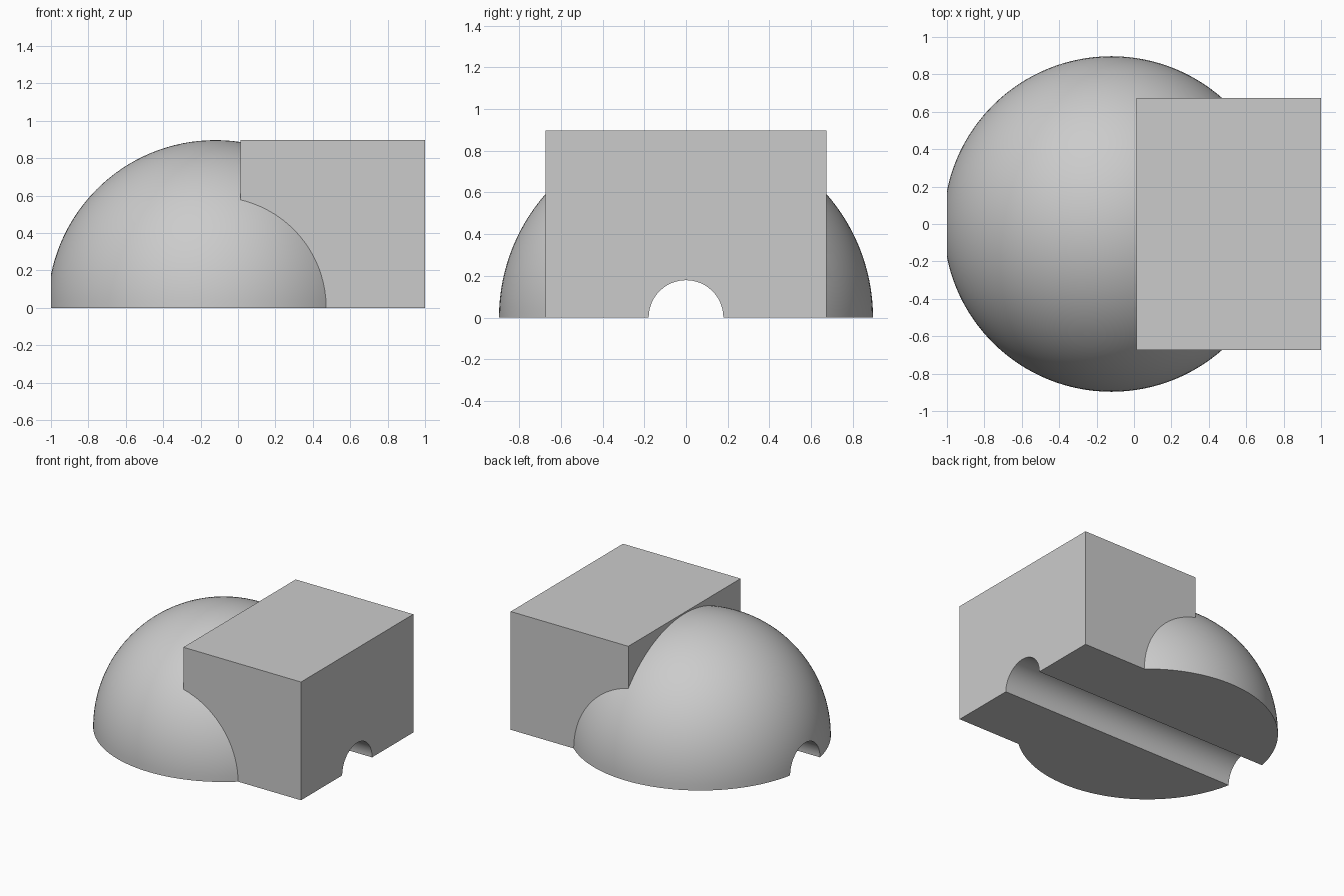
import bpy, math

old = bpy.data.objects.get("Cube")
if old:
    bpy.data.objects.remove(old, do_unlink=True)

RADIUS = 0.897
DOME_X = -0.121
TUNNEL = 0.179

grey = bpy.data.materials.new("plain grey")
grey.use_nodes = True
colour = (0.6, 0.6, 0.6, 1)
grey.diffuse_color = colour
grey.node_tree.nodes["Principled BSDF"].inputs["Base Color"].default_value = colour


def block(name, low, high):
    """Axis-aligned box between two corners."""
    centre = [(a + b) / 2 for a, b in zip(low, high)]
    bpy.ops.mesh.primitive_cube_add(size=1, location=centre)
    obj = bpy.context.object
    obj.name = name
    obj.scale = [b - a for a, b in zip(low, high)]
    bpy.ops.object.transform_apply(location=False, rotation=False, scale=True)
    obj.data.materials.append(grey)
    return obj


def combine(target, tool, operation):
    """Apply a boolean, then remove the tool."""
    tool.hide_render = True
    mod = target.modifiers.new(operation.title(), "BOOLEAN")
    mod.operation = operation
    mod.solver = "EXACT"
    mod.object = tool
    bpy.context.view_layer.objects.active = target
    bpy.ops.object.modifier_apply(modifier=mod.name)
    bpy.data.objects.remove(tool, do_unlink=True)


# Dome, still a whole ball
bpy.ops.mesh.primitive_uv_sphere_add(segments=128, ring_count=64, radius=RADIUS,
                                     location=(DOME_X, 0, 0))
body = bpy.context.object
body.name = "dome_and_block"
body.data.materials.append(grey)

# Block merged into the dome's side
side_block = block("side_block", (0.013, -0.673, -0.3), (1, 0.673, RADIUS))
combine(body, side_block, "UNION")

# Flat underside
floor_cutter = block("floor_cutter", (-2, -2, -2), (2, 2, 0))
combine(body, floor_cutter, "DIFFERENCE")

# Half-round tunnel along the length
bpy.ops.mesh.primitive_cylinder_add(vertices=96, radius=TUNNEL, depth=4,
                                    rotation=(0, math.pi / 2, 0))
tunnel_cutter = bpy.context.object
tunnel_cutter.name = "tunnel_cutter"
tunnel_cutter.data.materials.append(grey)
combine(body, tunnel_cutter, "DIFFERENCE")

# Smooth curves, crisp edges
bpy.ops.object.select_all(action="DESELECT")
body.select_set(True)
bpy.context.view_layer.objects.active = body
bpy.ops.object.shade_smooth_by_angle(angle=math.radians(30))
